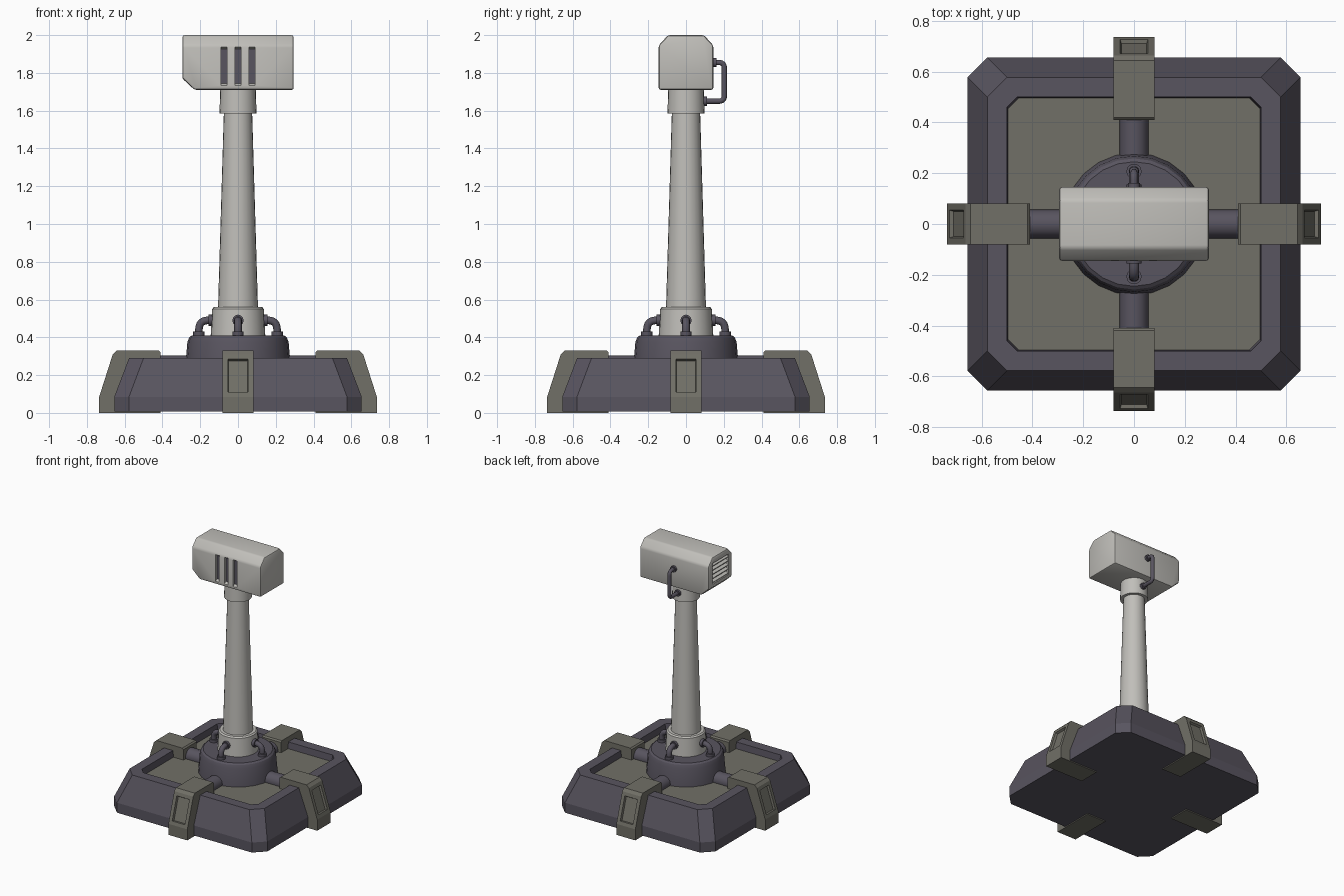
import bpy, bmesh, math
from mathutils import Vector

if "Cube" in bpy.data.objects:
    bpy.data.objects.remove(bpy.data.objects["Cube"])


def mat(name, rgb):
    m = bpy.data.materials.new(name)
    m.diffuse_color = (*rgb, 1)
    m.use_nodes = True
    m.node_tree.nodes["Principled BSDF"].inputs["Base Color"].default_value = m.diffuse_color
    return m


LIGHT = mat("light grey", (0.53, 0.52, 0.49))
OLIVE = mat("olive grey", (0.165, 0.16, 0.135))
DARK = mat("dark violet grey", (0.098, 0.089, 0.115))


def finish(name, bm, mats, smooth=None):
    bmesh.ops.recalc_face_normals(bm, faces=bm.faces)
    me = bpy.data.meshes.new(name)
    bm.to_mesh(me)
    bm.free()
    for m in mats:
        me.materials.append(m)
    ob = bpy.data.objects.new(name, me)
    bpy.context.collection.objects.link(ob)
    if smooth:
        bpy.ops.object.select_all(action='DESELECT')
        ob.select_set(True)
        bpy.context.view_layer.objects.active = ob
        bpy.ops.object.shade_smooth_by_angle(angle=math.radians(smooth))
    return ob


def loft(rings):
    """Join rings of points into a capped skin; the last cap gets material 1."""
    bm = bmesh.new()
    vs = [[bm.verts.new(p) for p in r] for r in rings]
    n = len(vs[0])
    for a, b in zip(vs, vs[1:]):
        for i in range(n):
            j = (i + 1) % n
            bm.faces.new((a[i], a[j], b[j], b[i]))
    bm.faces.new(vs[0][::-1])
    bm.faces.new(vs[-1]).material_index = 1
    return bm


def lathe(name, profile, m, n=24):
    rings = [[(r * math.cos(2 * math.pi * i / n), r * math.sin(2 * math.pi * i / n), z)
              for i in range(n)] for r, z in profile]
    return finish(name, loft(rings), [m, m], 30)


def prism(pts, x0, x1):
    """Extrude a (y, z) outline along x."""
    bm = loft([[(x, y, z) for y, z in pts] for x in (x0, x1)])
    for f in bm.faces:
        f.material_index = 0
    bmesh.ops.recalc_face_normals(bm, faces=bm.faces)
    return bm


def tube(name, pts, r, m, bend=0.0, rot=0.0):
    """Round pipe along a path with rounded corners."""
    pts = [Vector(p) for p in pts]
    path = [pts[0]]
    for a, b, c in zip(pts, pts[1:], pts[2:]):
        p, q = b + (a - b).normalized() * bend, b + (c - b).normalized() * bend
        for i in range(7):
            t = i / 6
            path.append(p * (1 - t) ** 2 + b * 2 * t * (1 - t) + q * t * t)
    path.append(pts[-1])
    cu = bpy.data.curves.new(name, 'CURVE')
    cu.dimensions = '3D'
    cu.bevel_depth, cu.bevel_resolution, cu.use_fill_caps = r, 4, True
    s = cu.splines.new('POLY')
    s.points.add(len(path) - 1)
    for sp, p in zip(s.points, path):
        sp.co = (*p, 1)
    cu.materials.append(m)
    ob = bpy.data.objects.new(name, cu)
    ob.rotation_euler.z = rot
    bpy.context.collection.objects.link(ob)
    return ob


# Base: chamfered square tray with an olive floor
def octagon(h, c, z):
    return [(h, -c, z), (h, c, z), (c, h, z), (-c, h, z),
            (-h, c, z), (-h, -c, z), (-c, -h, z), (c, -h, z)]


finish("base_tray", loft([octagon(0.655, 0.577, 0.008), octagon(0.655, 0.577, 0.085),
                          octagon(0.577, 0.50, 0.29), octagon(0.50, 0.46, 0.29),
                          octagon(0.495, 0.455, 0.24)]), [DARK, OLIVE])

# Hub, collars and tapered column
lathe("hub", [(0.28, 0.235), (0.268, 0.375), (0.258, 0.40), (0.245, 0.41)], DARK)
lathe("lower_collar", [(0.145, 0.40), (0.137, 0.55), (0.128, 0.56)], LIGHT)
lathe("column", [(0.106, 0.55), (0.074, 1.62)], LIGHT)
lathe("upper_collar", [(0.098, 1.585), (0.094, 1.72)], LIGHT)

# Four sides: clamp, floor pipe and small bent pipe with flanges
outline = [(-0.41, 0), (-0.735, 0), (-0.735, 0.085), (-0.663, 0.31),
           (-0.643, 0.33), (-0.42, 0.33), (-0.41, 0.32)]
for k in range(4):
    rot = k * math.pi / 2
    bm = prism(outline, -0.081, 0.081)
    face = [f for f in bm.faces if f.normal.y < -0.9 and f.normal.z > 0.1]
    bmesh.ops.inset_region(bm, faces=face, thickness=0.038)
    bmesh.ops.inset_region(bm, faces=face, thickness=0.006, depth=-0.016)
    finish(f"clamp_{k}", bm, [OLIVE]).rotation_euler.z = rot
    tube(f"floor_pipe_{k}", [(0, -0.22, 0.248), (0, -0.45, 0.248)], 0.057, DARK, rot=rot)
    tube(f"hub_pipe_{k}", [(0, -0.12, 0.49), (0, -0.207, 0.49), (0, -0.207, 0.40)],
         0.02, DARK, 0.05, rot)
    tube(f"hub_flange_{k}", [(0, -0.207, 0.40), (0, -0.207, 0.432)], 0.03, DARK, rot=rot)
    tube(f"collar_flange_{k}", [(0, -0.12, 0.49), (0, -0.156, 0.49)], 0.03, DARK, rot=rot)

# Head: chamfered box with one lower end cut off at an angle
bm = prism([(-0.145, 1.71), (0.145, 1.71), (0.145, 1.945), (0.095, 2.0),
            (-0.095, 2.0), (-0.145, 1.945)], -0.295, 0.295)
cut = bmesh.ops.bisect_plane(bm, geom=bm.verts[:] + bm.edges[:] + bm.faces[:],
                             plane_co=(-0.23, 0, 1.71), plane_no=(-0.68, 0, -0.73),
                             clear_outer=True)
bmesh.ops.holes_fill(bm, edges=[e for e in bm.edges if e.is_boundary])
bmesh.ops.recalc_face_normals(bm, faces=bm.faces)
bmesh.ops.bevel(bm, geom=bm.edges[:], offset=0.012, segments=2, profile=0.5, affect='EDGES')
head = finish("head", bm, [LIGHT], 35)


def carve(name, bm):
    cutter = finish(name, bm, [LIGHT])
    cutter.hide_render = True
    cutter.hide_set(True)
    mod = head.modifiers.new(name, 'BOOLEAN')
    mod.operation, mod.object, mod.solver = 'DIFFERENCE', cutter, 'EXACT'


def box(name, x0, x1, y0, y1, z0, z1, m):
    return finish(name, prism([(y0, z0), (y1, z0), (y1, z1), (y0, z1)], x0, x1), [m])


# Three front slots with dark floors
for i, x in enumerate((-0.075, 0, 0.075)):
    carve(f"slot_cutter_{i}", prism([(-0.165, 1.722), (-0.165, 1.95), (-0.12, 1.925),
                                     (-0.12, 1.747)], x - 0.016, x + 0.016))
    box(f"slot_floor_{i}", x - 0.0155, x + 0.0155, -0.127, -0.119, 1.745, 1.927, DARK)

# Louvred vent in the left end
carve("vent_cutter", prism([(-0.1, 1.795), (0.1, 1.795), (0.1, 1.955), (-0.1, 1.955)],
                           -0.35, -0.24))
box("vent_back", -0.246, -0.238, -0.1, 0.1, 1.795, 1.955, DARK)
for i in range(5):
    z = 1.811 + i * 0.032
    slat = box(f"vent_slat_{i}", -0.024, 0.024, -0.1, 0.1, -0.005, 0.005, LIGHT)
    slat.location = (-0.267, 0, z)
    slat.rotation_euler.y = math.radians(-25)

# Back pipe from head to upper collar
tube("back_pipe", [(0, 0.13, 1.855), (0, 0.203, 1.855), (0, 0.203, 1.65), (0, 0.08, 1.65)],
     0.014, DARK, 0.03)
tube("back_flange_top", [(0, 0.13, 1.855), (0, 0.161, 1.855)], 0.024, DARK)
tube("back_flange_low", [(0, 0.08, 1.65), (0, 0.112, 1.65)], 0.024, DARK)
